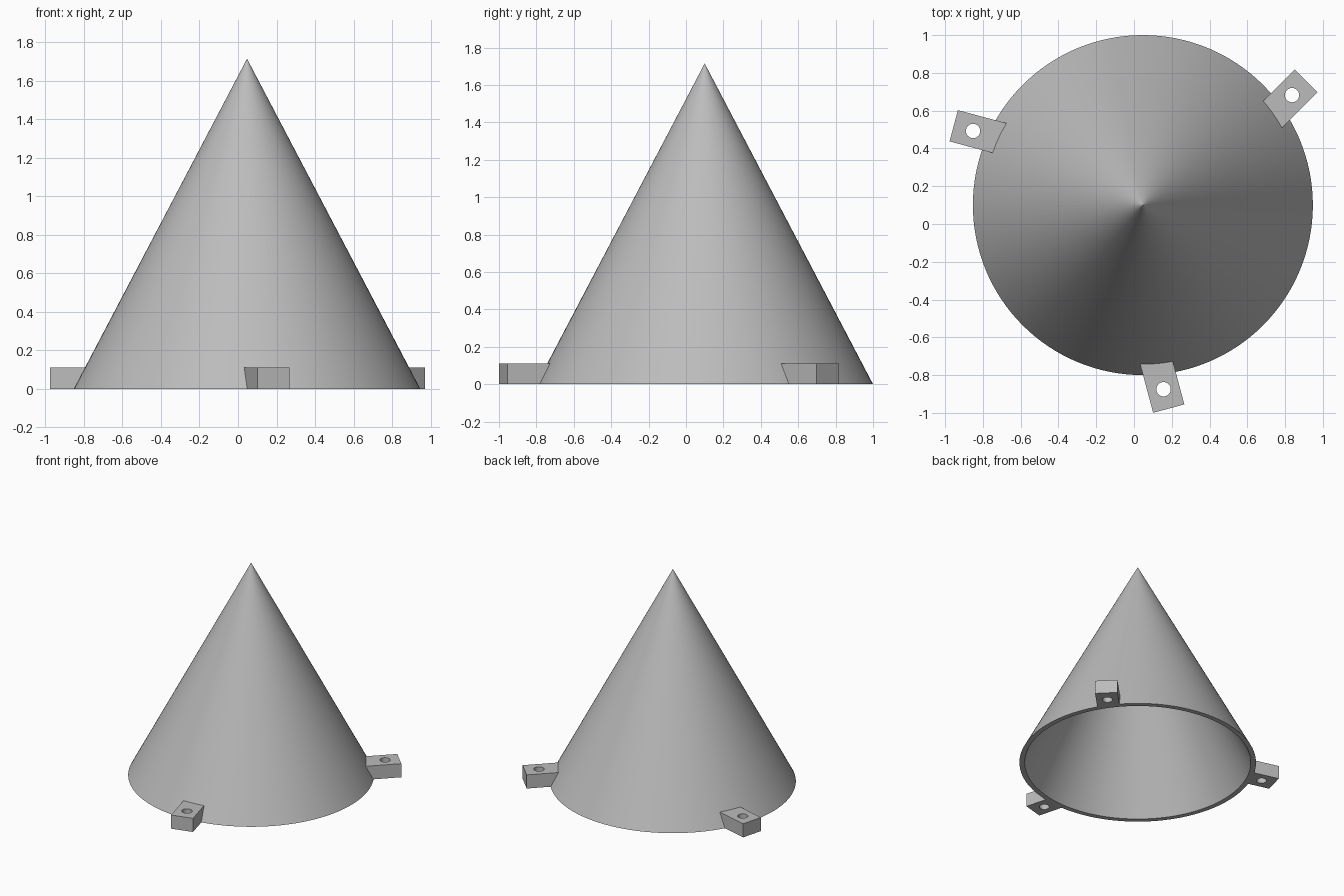
import bpy, bmesh
from math import radians, sqrt, cos, sin, tau
from mathutils import Matrix, Vector

if "Cube" in bpy.data.objects:
    bpy.data.objects.remove(bpy.data.objects["Cube"])

CENTRE = Vector((0.047, 0.1, 0))
RADIUS, HEIGHT, WALL = 0.9, 1.715, 0.04
SEGMENTS = 128
LUG_HEIGHT, LUG_OUTER = 0.11, 1.076
LUG_SIDES = (-0.232, -0.061)
HOLE_REACH, HOLE_RADIUS = 0.97, 0.038

grey = bpy.data.materials.new("light grey")
grey.use_nodes = True
colour = (0.5, 0.5, 0.5, 1)
grey.diffuse_color = colour
grey.node_tree.nodes["Principled BSDF"].inputs["Base Color"].default_value = colour


def add_object(name, bm):
    bmesh.ops.recalc_face_normals(bm, faces=bm.faces)
    mesh = bpy.data.meshes.new(name)
    bm.to_mesh(mesh)
    bm.free()
    mesh.materials.append(grey)
    obj = bpy.data.objects.new(name, mesh)
    bpy.context.collection.objects.link(obj)
    bpy.ops.object.select_all(action="DESELECT")
    obj.select_set(True)
    bpy.context.view_layer.objects.active = obj
    return obj


def cone_radius(z):
    return RADIUS * (1 - z / HEIGHT)


# Hollow cone shell, turned from its wall section; tiny rings keep the tips crisp
inner = RADIUS - WALL
inner_height = HEIGHT * inner / RADIUS
tip = 0.004
profile = [(0, HEIGHT), (RADIUS * tip, HEIGHT * (1 - tip)), (RADIUS, 0),
           (inner, 0), (inner * tip, inner_height * (1 - tip)), (0, inner_height)]
bm = bmesh.new()
points = [bm.verts.new((r, 0, z)) for r, z in profile]
edges = [bm.edges.new(pair) for pair in zip(points, points[1:])]
bmesh.ops.spin(bm, geom=points + edges, cent=(0, 0, 0), axis=(0, 0, 1),
               angle=tau, steps=SEGMENTS, use_duplicate=False)
bmesh.ops.remove_doubles(bm, verts=bm.verts, dist=0.00005)
cone = add_object("cone_shell", bm)
cone.location = CENTRE
bpy.ops.object.shade_smooth_by_angle(angle=radians(30))


# Mounting lug: a block whose inner end follows the cone, with a vertical bolt hole
def add_lug(name, angle):
    bm = bmesh.new()
    rings = []
    for z in (0, LUG_HEIGHT):
        a, b = LUG_SIDES
        seat = cone_radius(z) - 0.01
        corners = [(sqrt(seat**2 - a**2), a), (LUG_OUTER, a),
                   (LUG_OUTER, b), (sqrt(seat**2 - b**2), b)]
        hole = [(HOLE_REACH + HOLE_RADIUS * cos(tau * i / 32),
                 sum(LUG_SIDES) / 2 + HOLE_RADIUS * sin(tau * i / 32))
                for i in range(32)]
        loops, boundary = [], []
        for outline in (corners, hole):
            loop = [bm.verts.new((x, y, z)) for x, y in outline]
            boundary += [bm.edges.new((v, loop[i - 1])) for i, v in enumerate(loop)]
            loops.append(loop)
        bmesh.ops.triangle_fill(bm, edges=boundary, use_beauty=True)
        rings.append(loops)
    for low, high in zip(*rings):
        for i in range(len(low)):
            bm.faces.new((low[i - 1], low[i], high[i], high[i - 1]))
    lug = add_object(name, bm)
    lug.matrix_world = Matrix.Translation(CENTRE) @ Matrix.Rotation(angle, 4, "Z")
    bpy.ops.object.shade_smooth_by_angle(angle=radians(30))


for name, degrees in (("front_lug", -75), ("back_left_lug", 45), ("back_right_lug", 165)):
    add_lug(name, radians(degrees))
